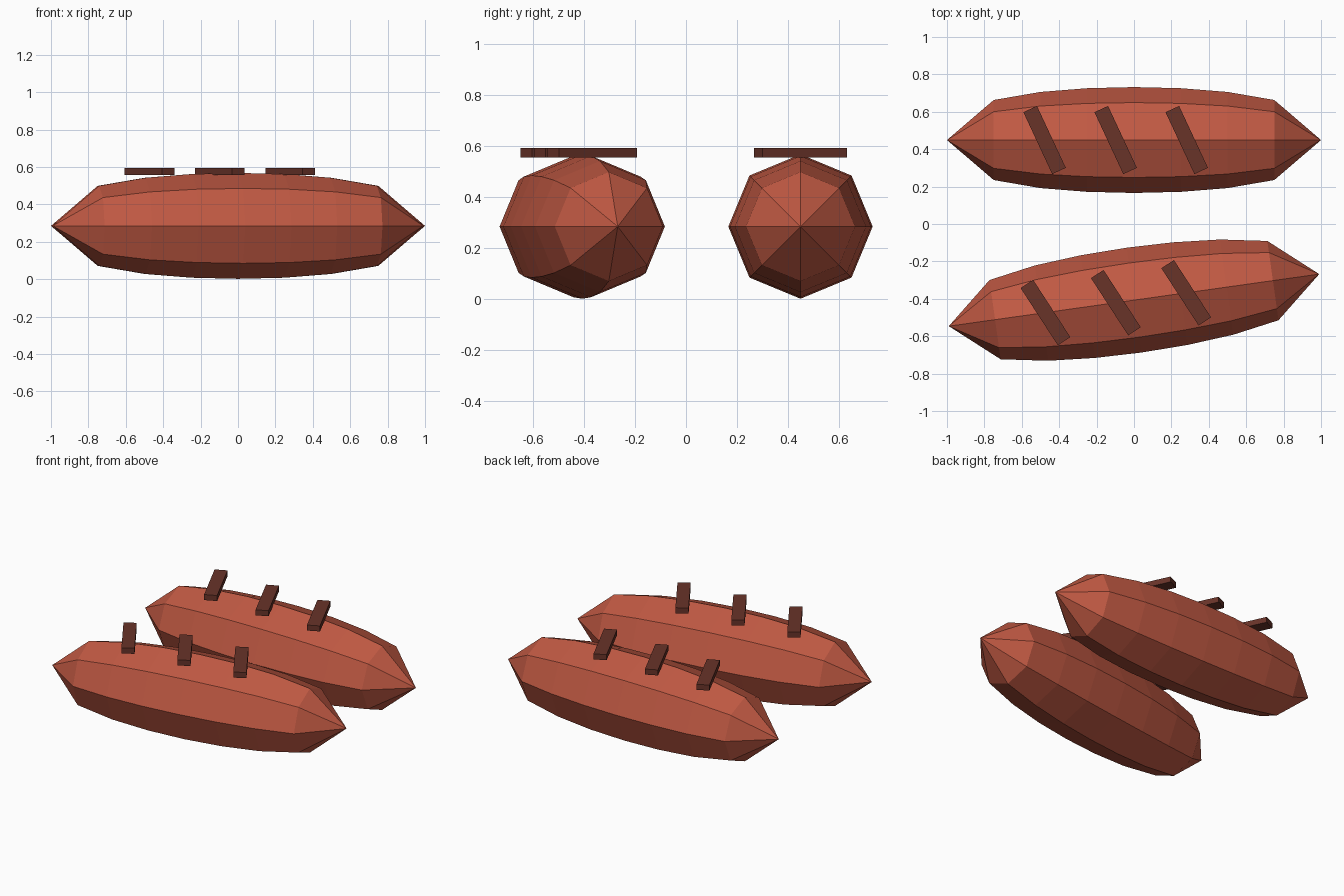
import bpy, bmesh
from math import sin, cos, pi, radians
from mathutils import Matrix

if "Cube" in bpy.data.objects:
    bpy.data.objects.remove(bpy.data.objects["Cube"])

def material(name, color):
    m = bpy.data.materials.new(name)
    m.diffuse_color = (*color, 1)
    m.use_nodes = True
    m.node_tree.nodes["Principled BSDF"].inputs["Base Color"].default_value = m.diffuse_color
    return m

SKIN = material("sausage_red", (0.53, 0.10, 0.056))
CHAR = material("grill_mark_brown", (0.14, 0.033, 0.022))

CENTRE_Z = 0.285
# (x, radius) rings between the pointed ends
RINGS = [(-0.75, 0.214), (-0.5, 0.257), (-0.25, 0.277), (0, 0.283),
         (0.25, 0.277), (0.5, 0.257), (0.75, 0.214)]

def finish(name, bm, matrix, mat):
    bmesh.ops.recalc_face_normals(bm, faces=bm.faces)
    mesh = bpy.data.meshes.new(name)
    bm.to_mesh(mesh)
    bm.free()
    mesh.materials.append(mat)
    obj = bpy.data.objects.new(name, mesh)
    obj.matrix_world = matrix
    bpy.context.collection.objects.link(obj)

def sausage(name, matrix, sides=8):
    bm = bmesh.new()
    rings = [[bm.verts.new((x, r * cos(2 * pi * i / sides), r * sin(2 * pi * i / sides)))
              for i in range(sides)] for x, r in RINGS]
    tips = [bm.verts.new((x, 0, 0)) for x in (-1, 1)]
    for i in range(sides):
        j = (i + 1) % sides
        for a, b in zip(rings, rings[1:]):
            bm.faces.new((a[i], a[j], b[j], b[i]))
        for tip, ring in zip(tips, (rings[0], rings[-1])):
            bm.faces.new((tip, ring[i], ring[j]))
    finish(name, bm, matrix @ Matrix.Translation((0, 0, CENTRE_Z)), SKIN)

def grill_mark(name, matrix, x):
    bm = bmesh.new()
    bmesh.ops.create_cube(bm, size=1, matrix=Matrix.Diagonal((0.08, 0.365, 0.037, 1)))
    place = Matrix.Translation((x, 0, 0.575)) @ Matrix.Rotation(radians(25), 4, 'Z')
    finish(name, bm, matrix @ place, CHAR)

# Two sausages, the front one turned slightly, each with three slanted marks
for side, y, turn in (("back", 0.449, 0), ("front", -0.407, 8)):
    base = Matrix.Translation((0, y, 0)) @ Matrix.Rotation(radians(turn), 4, 'Z')
    sausage(side + "_sausage", base)
    for n in range(3):
        grill_mark(f"{side}_grill_mark_{n + 1}", base, -0.478 + 0.38 * n)
